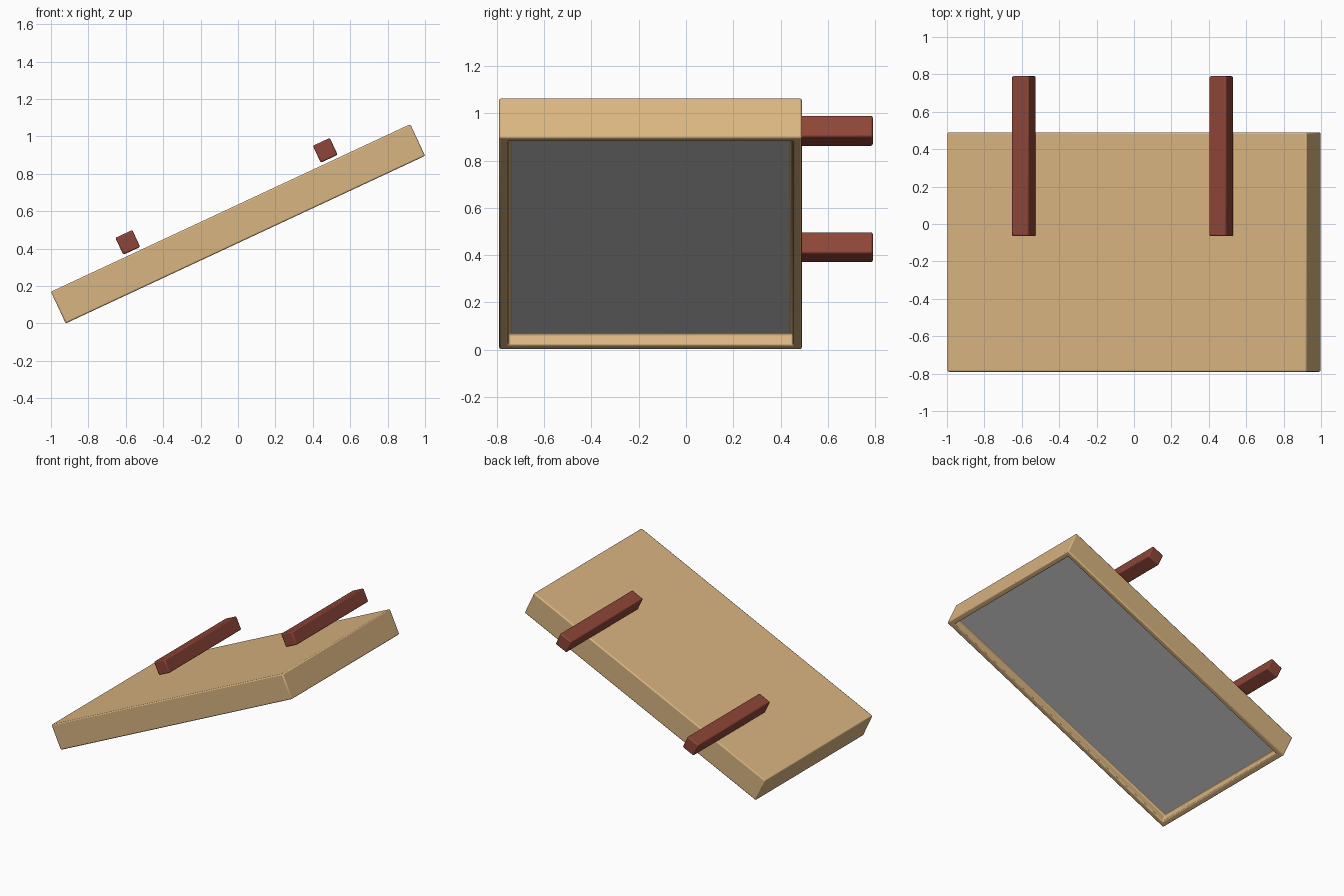
import bpy, bmesh
from math import radians
from mathutils import Matrix

if "Cube" in bpy.data.objects:
    bpy.data.objects.remove(bpy.data.objects["Cube"])

# everything is laid out flat, then tilted about the board centre
TILT = Matrix.Translation((0, 0, 0.5325)) @ Matrix.Rotation(radians(-25), 4, 'Y')
LENGTH, WIDTH, THICK = 2.12, 1.28, 0.187
RIM, DEPTH, BOARD_Y = 0.055, 0.055, -0.15


def material(name, rgb):
    m = bpy.data.materials.new(name)
    m.diffuse_color = (*rgb, 1)
    m.use_nodes = True
    m.node_tree.nodes["Principled BSDF"].inputs["Base Color"].default_value = m.diffuse_color
    return m


def block(name, size, centre, mat=None, bevel=0.0, recess=False):
    bm = bmesh.new()
    bmesh.ops.create_cube(bm, size=1, matrix=Matrix.Translation(centre) @ Matrix.Diagonal((*size, 1)))
    if recess:
        # hollow out the underside, leaving a rim
        bottom = min(bm.faces, key=lambda f: f.calc_center_median().z)
        bmesh.ops.inset_region(bm, faces=[bottom], thickness=RIM)
        floor = bmesh.ops.extrude_discrete_faces(bm, faces=[bottom])['faces'][0]
        bmesh.ops.translate(bm, verts=floor.verts, vec=(0, 0, DEPTH))
    bm.transform(TILT)
    bmesh.ops.recalc_face_normals(bm, faces=bm.faces)
    mesh = bpy.data.meshes.new(name)
    bm.to_mesh(mesh)
    bm.free()
    ob = bpy.data.objects.new(name, mesh)
    bpy.context.collection.objects.link(ob)
    if mat:
        mesh.materials.append(mat)
    if bevel:
        mod = ob.modifiers.new("soft_edges", 'BEVEL')
        mod.width = bevel
        mod.segments = 2
        bpy.ops.object.select_all(action='DESELECT')
        ob.select_set(True)
        bpy.context.view_layer.objects.active = ob
        bpy.ops.object.shade_smooth_by_angle(angle=radians(50))
    return ob


tan = material("tan", (0.70, 0.46, 0.22))
red_brown = material("red_brown", (0.27, 0.06, 0.04))

# tilted board with a recessed underside
block("board", (LENGTH, WIDTH, THICK), (0, BOARD_Y, 0), tan, 0.008, recess=True)

# grey panel lying in the recess
block("under_panel", (LENGTH - 2 * RIM, WIDTH - 2 * RIM, 0.02),
      (0, BOARD_Y, -THICK / 2 + DEPTH + 0.008))

# two square bars overhanging the back edge
for side, u in (("lower", -0.576), ("upper", 0.589)):
    block(side + "_bar", (0.1, 0.855, 0.1), (u, 0.3625, 0.159), red_brown, 0.008)
